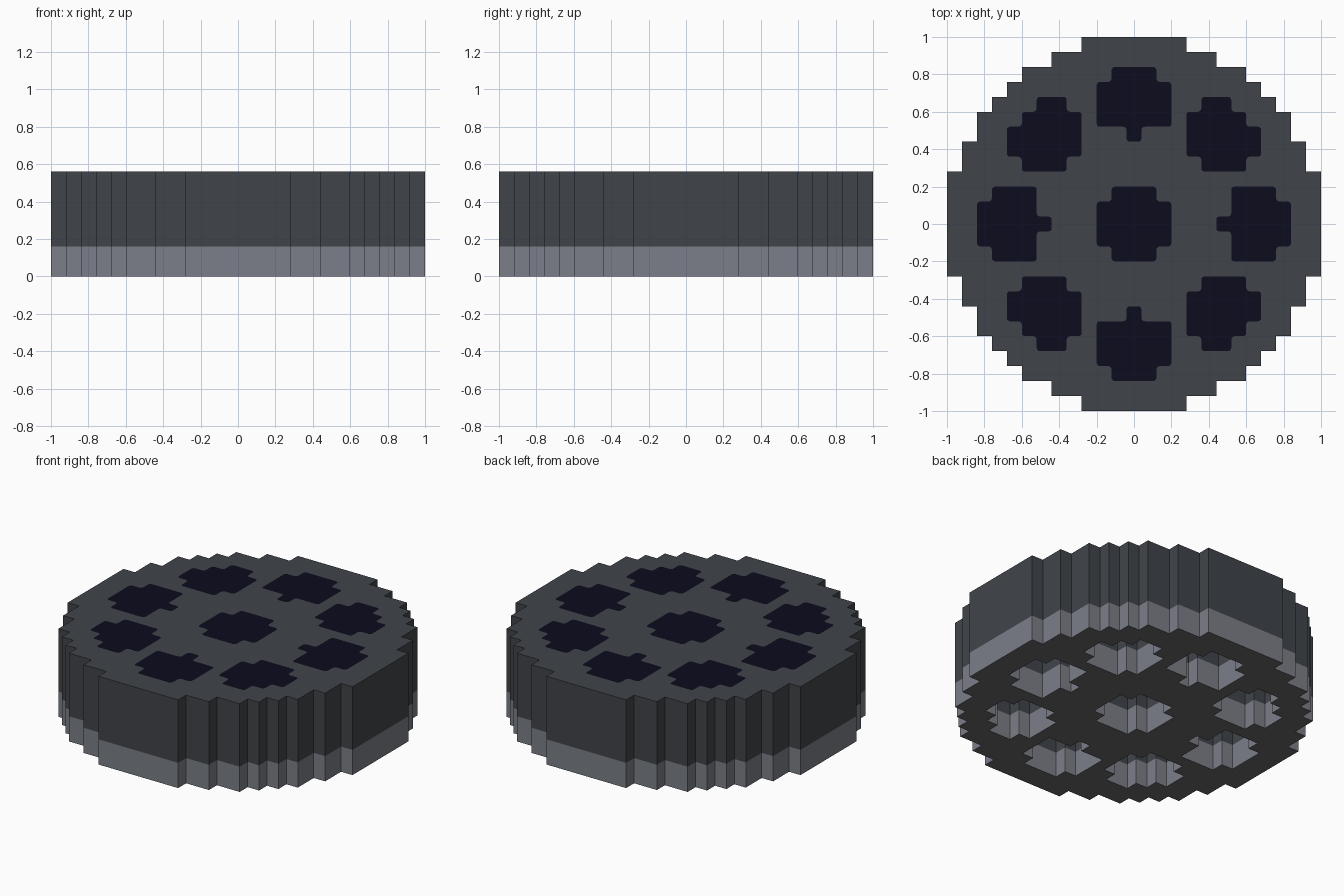
import bpy, bmesh, math

cube = bpy.data.objects.get("Cube")
if cube:
    bpy.data.objects.remove(cube, do_unlink=True)

CELL, TOP, BAND, CEILING = 0.08, 0.56, 0.16, 0.55


def material(name, rgb):
    mat = bpy.data.materials.new(name)
    mat.use_nodes = True
    mat.diffuse_color = (*rgb, 1)
    mat.node_tree.nodes["Principled BSDF"].inputs["Base Color"].default_value = (*rgb, 1)
    return mat


MATS = [material("dark grey", (0.051, 0.058, 0.067)),
        material("light grey", (0.198, 0.212, 0.246)),
        material("underside grey", (0.138, 0.136, 0.144)),
        material("deep navy", (0.0035, 0.0035, 0.013))]
DARK, LIGHT, UNDER, NAVY = range(4)


def block(xs, ys):
    return {(x, y) for x in xs for y in ys}


# Stepped round outline: half-width in cells for each row away from the centre
HALF = [12] * 4 + [11] * 2 + [10] * 2 + [9, 8, 7, 5, 3]
disc = {(x, y) for y in range(-12, 13) for x in range(-HALF[abs(y)], HALF[abs(y)] + 1)}

# Nozzle openings: one centre, one straight and one diagonal shape, turned four ways
centre = block(range(-2, 3), range(-1, 2)) | block(range(-1, 2), range(-2, 3))
straight = block(range(-2, 3), range(7, 10)) | block(range(-1, 2), [10]) | {(0, 6)}
diagonal = (block(range(4, 8), range(5, 8)) | block(range(5, 8), [4])
            | block([5, 6], [8]) | block([8], [5, 6]))


def turned(cells, times):
    for _ in range(times):
        cells = {(-y, x) for x, y in cells}
    return cells


openings = [centre] + [turned(s, t) for s in (straight, diagonal) for t in range(4)]
holes = set().union(*openings)
solid = disc - holes


def quad(bm, points, mat):
    bm.faces.new([bm.verts.new(p) for p in points]).material_index = mat


def flat(bm, cell, z, mat, up=True):
    x, y = cell
    pts = [((x + a) * CELL, (y + b) * CELL, z)
           for a, b in ((-.5, -.5), (.5, -.5), (.5, .5), (-.5, .5))]
    quad(bm, pts if up else pts[::-1], mat)


def finish(bm, name):
    mesh = bpy.data.meshes.new(name)
    bm.to_mesh(mesh)
    bm.free()
    for mat in MATS:
        mesh.materials.append(mat)
    obj = bpy.data.objects.new(name, mesh)
    bpy.context.collection.objects.link(obj)
    return obj


# Body: top sheet, pierced underside, banded outer and inner walls
bm = bmesh.new()
for cell in disc:
    flat(bm, cell, TOP, DARK)
for cell in holes:
    flat(bm, cell, CEILING, NAVY, up=False)
for x, y in solid:
    flat(bm, (x, y), 0, UNDER, up=False)
    for dx, dy in ((1, 0), (0, 1), (-1, 0), (0, -1)):
        if (x + dx, y + dy) in solid:
            continue
        mx, my = (x + dx / 2) * CELL, (y + dy / 2) * CELL
        sx, sy = -dy * CELL / 2, dx * CELL / 2
        for low, high, mat in ((0, BAND, LIGHT), (BAND, TOP, DARK)):
            quad(bm, [(mx - sx, my - sy, low), (mx + sx, my + sy, low),
                      (mx + sx, my + sy, high), (mx - sx, my - sy, high)], mat)
bmesh.ops.remove_doubles(bm, verts=bm.verts, dist=0.001)
finish(bm, "engine_block")

# Painted rounded patches on top, one above each opening
bm = bmesh.new()
for cell in holes:
    flat(bm, cell, TOP + 0.002, NAVY)
bmesh.ops.remove_doubles(bm, verts=bm.verts, dist=0.001)
bmesh.ops.dissolve_limit(bm, angle_limit=math.radians(1), verts=bm.verts, edges=bm.edges)
bmesh.ops.bevel(bm, geom=bm.verts[:], offset=0.018, segments=3, profile=0.5,
                affect='VERTICES', material=-1)
finish(bm, "top_patches")
